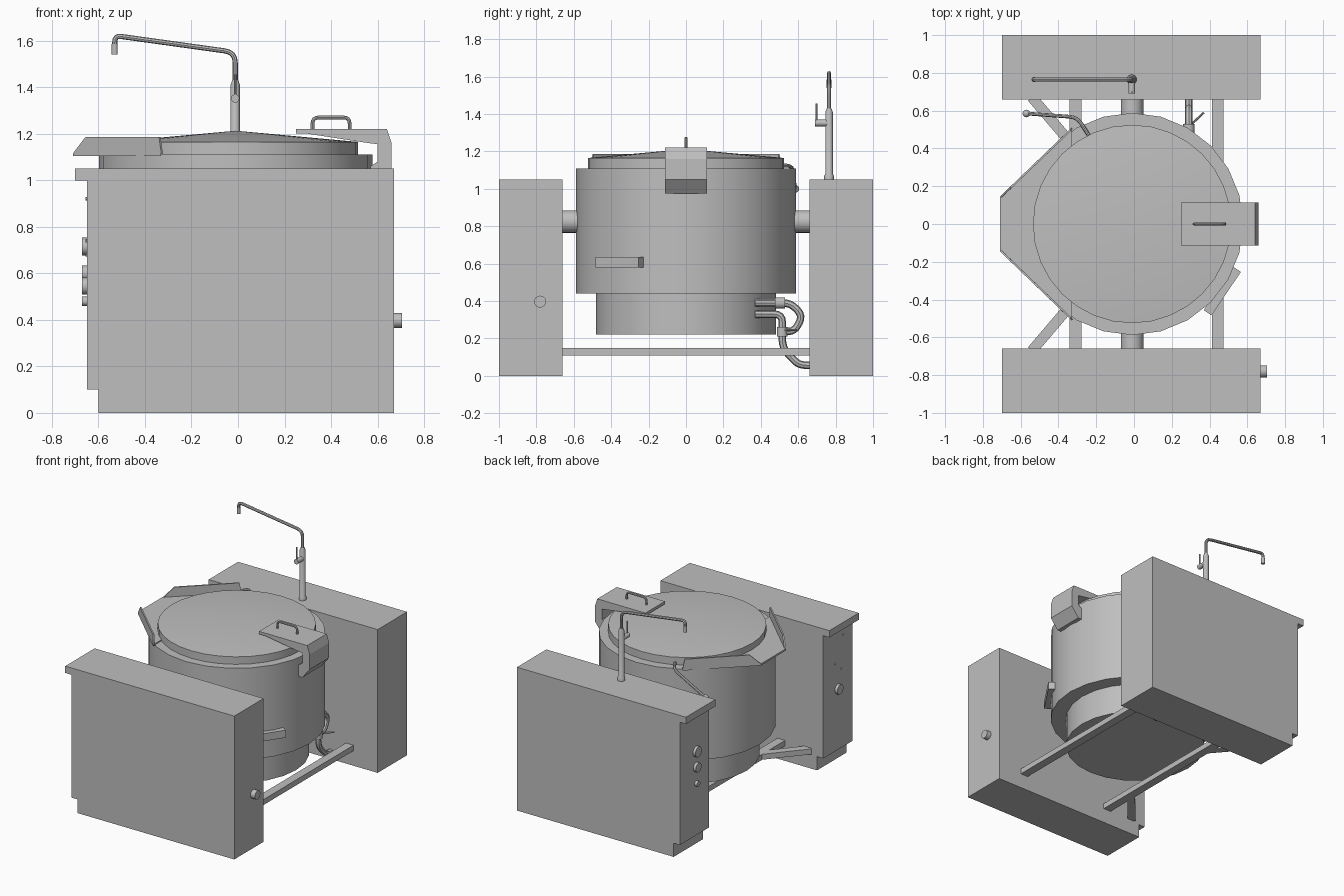
import bpy, bmesh, math
from mathutils import Vector

cube = bpy.data.objects.get("Cube")
if cube:
    bpy.data.objects.remove(cube, do_unlink=True)

steel = bpy.data.materials.new("brushed_steel_grey")
steel.use_nodes = True
GREY = (0.52, 0.52, 0.52, 1)
steel.diffuse_color = GREY
steel.node_tree.nodes["Principled BSDF"].inputs["Base Color"].default_value = GREY


def finish(ob, name, smooth=False):
    ob.name = name
    ob.data.materials.append(steel)
    if smooth:
        bpy.ops.object.select_all(action='DESELECT')
        ob.select_set(True)
        bpy.context.view_layer.objects.active = ob
        bpy.ops.object.shade_smooth_by_angle(angle=math.radians(35))
    return ob


def from_bmesh(name, bm, smooth=False):
    bmesh.ops.recalc_face_normals(bm, faces=bm.faces)
    me = bpy.data.meshes.new(name)
    bm.to_mesh(me)
    bm.free()
    ob = bpy.data.objects.new(name, me)
    bpy.context.collection.objects.link(ob)
    return finish(ob, name, smooth)


def prism(name, points, offset):
    """Extrude a flat outline along an offset vector."""
    bm = bmesh.new()
    face = bm.faces.new([bm.verts.new(p) for p in points])
    ext = bmesh.ops.extrude_face_region(bm, geom=[face])
    moved = [v for v in ext["geom"] if isinstance(v, bmesh.types.BMVert)]
    bmesh.ops.translate(bm, verts=moved, vec=Vector(offset))
    return from_bmesh(name, bm)


def lathe(name, profile, sides, cx=0, cy=0):
    """Turn (radius, z) points about a vertical axis."""
    bm = bmesh.new()
    rings = []
    for r, z in profile:
        count = sides if r > 0 else 1
        rings.append([bm.verts.new((cx + r * math.cos(math.tau * i / sides),
                                    cy + r * math.sin(math.tau * i / sides), z))
                      for i in range(count)])
    for a, b in zip(rings, rings[1:]):
        for i in range(sides):
            j = (i + 1) % sides
            quad = [a[i % len(a)], a[j % len(a)], b[j % len(b)], b[i % len(b)]]
            bm.faces.new(list(dict.fromkeys(quad)))
    return from_bmesh(name, bm, True)


def rod(name, a, b, radius, sides=16):
    """Cylinder between two points."""
    a, b = Vector(a), Vector(b)
    bpy.ops.mesh.primitive_cylinder_add(vertices=sides, radius=radius,
                                        depth=(b - a).length, location=(a + b) / 2)
    ob = bpy.context.object
    ob.rotation_euler = (b - a).to_track_quat('Z', 'Y').to_euler()
    return finish(ob, name, True)


def bar(name, a, b, width, height):
    """Square beam between two points at the same height."""
    a, b = Vector(a), Vector(b)
    side = (b - a).cross(Vector((0, 0, 1))).normalized() * width / 2
    up = Vector((0, 0, height / 2))
    return prism(name, [a - side - up, a + side - up, a + side + up, a - side + up], b - a)


def pipe(name, points, radius):
    """Bent tube through the points, with rounded corners."""
    pts = [Vector(p) for p in points]
    path = [pts[0]]
    for prev, p, nxt in zip(pts, pts[1:], pts[2:]):
        cut = min(0.045, (prev - p).length * 0.45, (nxt - p).length * 0.45)
        s, e = p + (prev - p).normalized() * cut, p + (nxt - p).normalized() * cut
        for k in range(5):
            t = k / 4
            path.append(s * (1 - t) ** 2 + p * 2 * t * (1 - t) + e * t * t)
    path.append(pts[-1])
    cu = bpy.data.curves.new(name, 'CURVE')
    cu.dimensions = '3D'
    cu.bevel_depth = radius
    cu.bevel_resolution = 2
    cu.use_fill_caps = True
    sp = cu.splines.new('POLY')
    sp.points.add(len(path) - 1)
    for q, v in zip(sp.points, path):
        q.co = (*v, 1)
    ob = bpy.data.objects.new(name, cu)
    bpy.context.collection.objects.link(ob)
    bpy.ops.object.select_all(action='DESELECT')
    ob.select_set(True)
    bpy.context.view_layer.objects.active = ob
    bpy.ops.object.convert(target='MESH')
    return finish(bpy.context.object, name, True)


# Side pillars with a worktop lip and a recessed plinth, trunnions and diagonal feet
pillar = [(-0.6, 0), (0.67, 0), (0.67, 1.05), (-0.7, 1.05), (-0.7, 1), (-0.65, 1),
          (-0.65, 0.1), (-0.6, 0.1)]
for label, s in (("front", -1), ("rear", 1)):
    prism(label + "_pillar", [(x, s * 0.66, z) for x, z in pillar], (0, s * 0.34, 0))
    rod(label + "_trunnion", (-0.01, s * 0.5, 0.825), (-0.01, s * 0.67, 0.825), 0.06, 24)
    bar(label + "_diagonal_brace", (-0.54, s * 0.67, 0.13), (-0.31, s * 0.4, 0.13), 0.055, 0.04)

# Floor rails
for label, x in (("left", 0.443), ("right", -0.31)):
    bar(label + "_floor_rail", (x, -0.67, 0.13), (x, 0.67, 0.13), 0.062, 0.04)

# Kettle body and lid
lathe("kettle_body", [(0, 0.22), (0.482, 0.22), (0.482, 0.44), (0.588, 0.44),
                      (0.588, 1.11), (0, 1.11)], 24, -0.01)
lathe("lid", [(0, 1.1), (0.525, 1.1), (0.525, 1.165), (0, 1.213)], 32, -0.01)

# Pouring spout: flat floor with two upright walls
prism("spout_floor", [(-0.71, -0.145, 1.105), (-0.33, -0.51, 1.105),
                      (-0.33, 0.51, 1.105), (-0.71, 0.145, 1.105)], (0, 0, 0.013))
for label, s in (("front", -1), ("rear", 1)):
    prism(label + "_spout_wall",
          [(-0.71, s * 0.145, 1.115), (-0.655, s * 0.198, 1.187),
           (-0.34, s * 0.5, 1.187), (-0.33, s * 0.51, 1.115)], (0.007, -s * 0.007, 0))

# Lid hinge arm and its handle
hinge = [(0.25, 1.2), (0.25, 1.22), (0.64, 1.22), (0.66, 1.16), (0.66, 1.05),
         (0.6, 0.975), (0.57, 0.975), (0.57, 1.06), (0.6, 1.08), (0.6, 1.155), (0.56, 1.16),
         (0.3, 1.2)]
prism("lid_hinge", [(x, -0.113, z) for x, z in hinge], (0, 0.226, 0))
pipe("lid_handle", [(0.32, 0, 1.21), (0.32, 0, 1.27), (0.48, 0, 1.27), (0.48, 0, 1.21)], 0.008)

# Water tap
lathe("tap_column", [(0, 1.05), (0.026, 1.05), (0.026, 1.07), (0.02, 1.08), (0.02, 1.41),
                     (0.013, 1.43), (0, 1.43)], 16, -0.012, 0.765)
pipe("tap_swivel_arm", [(-0.012, 0.765, 1.4), (-0.012, 0.765, 1.55),
                        (-0.53, 0.765, 1.622), (-0.53, 0.765, 1.56)], 0.011)
rod("tap_nozzle", (-0.53, 0.765, 1.54), (-0.53, 0.765, 1.585), 0.013)
rod("tap_valve", (-0.012, 0.765, 1.352), (-0.012, 0.69, 1.352), 0.018)
rod("tap_lever", (-0.012, 0.697, 1.35), (-0.012, 0.697, 1.455), 0.005, 8)

# Lid release lever with ball end
pipe("release_lever", [(-0.24, 0.47, 1.125), (-0.3, 0.565, 1.125), (-0.57, 0.585, 1.0)], 0.01)
bpy.ops.mesh.primitive_uv_sphere_add(segments=16, ring_count=8, radius=0.02,
                                     location=(-0.57, 0.585, 1.0))
finish(bpy.context.object, "release_lever_ball", True)

# Side grip on the kettle
bar("side_grip", (0.545, -0.24, 0.607), (0.39, -0.47, 0.607), 0.05, 0.055)

# Drain pipework with valve
pipe("drain_pipe", [(0.29, 0.37, 0.33), (0.29, 0.515, 0.33), (0.29, 0.515, 0.15),
                    (0.29, 0.6, 0.06), (0.29, 0.67, 0.055)], 0.02)
pipe("bypass_pipe", [(0.29, 0.37, 0.39), (0.29, 0.56, 0.39), (0.29, 0.625, 0.32),
                     (0.29, 0.58, 0.24), (0.29, 0.51, 0.235)], 0.02)
rod("bypass_collar", (0.29, 0.475, 0.39), (0.29, 0.53, 0.39), 0.03)
rod("drain_valve", (0.29, 0.515, 0.21), (0.29, 0.515, 0.26), 0.028)
rod("drain_valve_lever", (0.29, 0.515, 0.245), (0.37, 0.59, 0.245), 0.006, 8)

# Control knobs, indicator studs and cable gland
for i, (y, z, r) in enumerate([(0.81, 0.715, 0.038), (0.81, 0.6, 0.034), (0.81, 0.48, 0.02),
                               (-0.83, 0.545, 0.036)]):
    rod(f"control_knob_{i}", (-0.64, y, z), (-0.67, y, z), r)
for i, (y, z) in enumerate([(-0.89, 0.92), (-0.8, 0.74), (-0.87, 0.68)]):
    rod(f"indicator_stud_{i}", (-0.64, y, z), (-0.655, y, z), 0.007, 8)
rod("cable_gland", (0.66, -0.78, 0.397), (0.705, -0.78, 0.397), 0.032)
